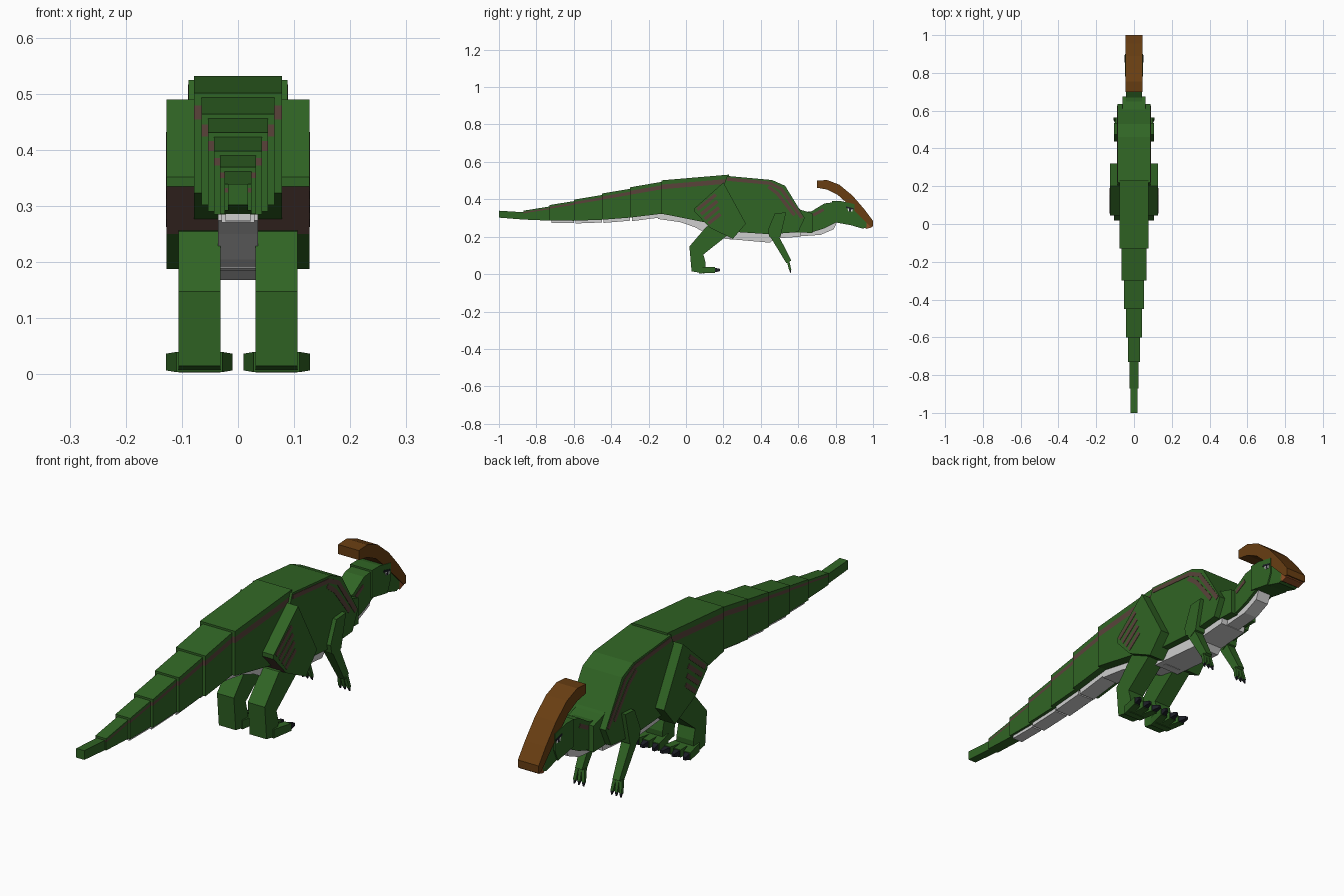
import bpy, bmesh
from mathutils import Vector

if "Cube" in bpy.data.objects:
    bpy.data.objects.remove(bpy.data.objects["Cube"], do_unlink=True)


def material(name, red, green, blue):
    mat = bpy.data.materials.new(name)
    mat.use_nodes = True
    mat.diffuse_color = (red, green, blue, 1)
    shader = mat.node_tree.nodes["Principled BSDF"]
    shader.inputs["Base Color"].default_value = mat.diffuse_color
    shader.inputs["Roughness"].default_value = .9
    return mat


GREEN = material("skin green", .03, .13, .018)
STRIPE = material("stripe brown", .1, .055, .042)
BELLY = material("belly grey", .62, .62, .62)
CREST = material("crest brown", .14, .048, .006)
BEAK = material("beak orange", .28, .075, .018)
DARK = material("claw black", .012, .013, .02)
WHITE = material("eye white", .8, .8, .8)


def finish(name, bm, *mats):
    bmesh.ops.recalc_face_normals(bm, faces=bm.faces)
    mesh = bpy.data.meshes.new(name)
    bm.to_mesh(mesh)
    bm.free()
    for mat in mats:
        mesh.materials.append(mat)
    obj = bpy.data.objects.new(name, mesh)
    bpy.context.collection.objects.link(obj)
    return obj


def prism(name, outline, x_from, x_to, *mats):
    """Extrude a side outline of (y, z) points across x."""
    bm = bmesh.new()
    face = bm.faces.new([bm.verts.new((x_from, y, z)) for y, z in outline])
    result = bmesh.ops.extrude_face_region(bm, geom=[face], use_keep_orig=True)
    moved = [item for item in result["geom"] if isinstance(item, bmesh.types.BMVert)]
    bmesh.ops.translate(bm, vec=(x_to - x_from, 0, 0), verts=moved)
    return finish(name, bm, *mats)


def block(name, outline, half_width, mat):
    """Outline extruded evenly to both sides of the middle."""
    return prism(name, outline, -half_width, half_width, mat)


def beam(name, start, end, start_size, end_size, mat):
    """Tapered bar between two points with square ends."""
    start, end = Vector(start), Vector(end)
    across = Vector((1, 0, 0))
    up = across.cross(end - start).normalized()
    bm = bmesh.new()
    for point, size in ((start, start_size), (end, end_size)):
        for i in (-.5, .5):
            for j in (-.5, .5):
                bm.verts.new(point + (across * i + up * j) * size)
    bmesh.ops.convex_hull(bm, input=bm.verts)
    return finish(name, bm, mat)


def band(line, half):
    """Closed outline of even thickness around a (y, z) line."""
    points = [Vector(p) for p in line]
    upper, lower = [], []
    for i, point in enumerate(points):
        before, after = points[max(i - 1, 0)], points[min(i + 1, len(points) - 1)]
        along = (after - before).normalized()
        normal = Vector((-along.y, along.x)) * half
        upper.append(point + normal)
        lower.append(point - normal)
    return upper + lower[::-1]


def back_height(y):
    return max(.335, min(.526 + .22 * y, .513 + .1 * y))


def under_height(y):
    return min(.285 + .14 * (y + .65) ** 2, .32 - .3 * y)


# Stepped tail blocks and hip, each wider than the last, with a stripe row
joints = [-1, -.87, -.73, -.6, -.45, -.3, -.13, .23]
for i, (rear, front) in enumerate(zip(joints, joints[1:])):
    name = "hip" if front > 0 else f"tail_{i + 1}"
    half = .018 + .06 * (i / 6) ** 1.3
    bm = bmesh.new()
    columns = []
    for y, step in ((rear, .004), (front, -.004)):
        top = back_height(y) + step
        middle = top - .45 * half
        rows = [under_height(y), middle - .16 * half, middle + .16 * half, top]
        for x in (-half, half):
            columns.append([bm.verts.new((x, y, z)) for z in rows])
    back_l, back_r, front_l, front_r = columns
    for row in range(3):
        for p, q in ((back_l, back_r), (front_l, front_r), (back_l, front_l), (back_r, front_r)):
            face = bm.faces.new((p[row], q[row], q[row + 1], p[row + 1]))
            face.material_index = int(row == 1 and i > 0)
    for row in (0, -1):
        bm.faces.new((back_l[row], back_r[row], front_r[row], front_l[row]))
    finish(name, bm, GREEN, STRIPE)
    # Pale strip below the tail
    if i > 1 and front < 0:
        drop = .006 + .2 * half
        strip = [(rear + .01, under_height(rear) + .01), (rear + .01, under_height(rear) - drop),
                 (front, under_height(front) - drop), (front, under_height(front) + .01)]
        block(name + "_underside", strip, min(.7 * half, .036), BELLY)

# Belly and throat
block("rear_belly", [(-.15, .34), (-.15, .295), (-.03, .278), (.05, .25), (.13, .205),
                     (.24, .185), (.24, .3)], .036, BELLY)
block("chest_belly", [(.2, .26), (.2, .19), (.45, .168), (.47, .19), (.61, .2), (.62, .26)],
      .058, BELLY)
block("throat", [(.58, .26), (.58, .2), (.72, .21), (.79, .24), (.81, .285), (.7, .27)],
      .03, BELLY)

# Chest and neck
block("chest", [(.12, .26), (.2, .23), (.45, .213), (.6, .225), (.635, .3), (.53, .472),
                (.46, .503), (.22, .525)], .088, GREEN)
block("neck_base", [(.56, .4), (.56, .225), (.675, .22), (.675, .325), (.61, .345)],
      .062, GREEN)
block("neck", [(.6, .33), (.6, .225), (.68, .226), (.74, .245), (.82, .285), (.82, .388),
               (.74, .378), (.67, .335)], .042, GREEN)

# Head, beak and swept-back crest
block("head", [(.78, .39), (.78, .28), (.88, .262), (.9, .31), (.9, .375), (.83, .39)],
      .048, GREEN)
block("snout", [(.87, .375), (.87, .265), (.945, .243), (.965, .25), (.965, .31), (.92, .355)],
      .042, GREEN)
block("beak", [(.955, .29), (.953, .25), (.965, .242), (.993, .25), (.997, .28)], .042, BEAK)
block("crest", [(.7, .5), (.7, .462), (.755, .452), (.81, .425), (.86, .38), (.955, .285),
                (.985, .255), (1, .255), (1, .285), (.955, .345), (.89, .42), (.82, .478),
                (.755, .503)], .046, CREST)

for side, s in (("left", 1), ("right", -1)):
    def painted(name, outline, surface, mat):
        """Thin plate lying on the outer surface of a part."""
        return prism(f"{side}_{name}", outline, s * (surface - .005), s * (surface + .0015), mat)

    # Stripes on shoulder, neck and thigh
    painted("shoulder_stripe", band([(.22, .508), (.45, .486), (.51, .455), (.62, .3)], .009),
            .088, STRIPE)
    painted("chest_stripe", band([(.44, .468), (.49, .43), (.58, .315)], .009), .088, STRIPE)
    painted("neck_stripe", band([(.68, .315), (.735, .345)], .008), .042, STRIPE)
    for i in range(4):
        low = Vector((.06 + .02 * i, .345 - .025 * i))
        reach = Vector((.1, .08)) * (1 - .12 * i)
        painted(f"thigh_stripe_{i + 1}", band([low, low + reach], .009), .127, STRIPE)

    # Hind leg, with the lower rear of the thigh striped
    thigh = prism(f"{side}_thigh", [(.2, .49), (.045, .352), (.045, .335), (.125, .25),
                                    (.25, .188), (.32, .27)],
                  s * .035, s * .127, GREEN, STRIPE)
    for face in thigh.data.polygons:
        if face.normal.y < -.3 and face.normal.z < -.3 and face.center.y < .12:
            face.material_index = 1
    prism(f"{side}_lower_leg", [(.11, .255), (.018, .148), (.03, .015), (.1, .003), (.105, .06),
                                (.093, .105), (.25, .23), (.2, .27)],
          s * .031, s * .106, GREEN)
    for toe, spread in (("inner", -1), ("middle", 0), ("outer", 1)):
        root = Vector((s * (.069 + .023 * spread), .07, .022))
        knuckle = Vector((s * (.069 + .044 * spread), .155, .022))
        tip = knuckle + (knuckle - root).normalized() * .028
        beam(f"{side}_{toe}_toe", root, knuckle, .036, .03, GREEN)
        beam(f"{side}_{toe}_toe_claw", knuckle, tip, .024, .012, DARK)

    # Arm and hand
    prism(f"{side}_upper_arm", [(.475, .325), (.437, .235), (.445, .2), (.475, .183),
                                (.505, .2), (.535, .33)], s * .06, s * .105, GREEN)
    beam(f"{side}_forearm", (s * .083, .472, .205), (s * .083, .55, .065), .042, .03, GREEN)
    for finger, spread in (("inner", -1), ("middle", 0), ("outer", 1)):
        root = Vector((s * (.083 + .013 * spread), .545, .072))
        knuckle = root + Vector((s * .006 * spread, .012, -.05))
        tip = knuckle + (knuckle - root) * .3
        beam(f"{side}_{finger}_finger", root, knuckle, .014, .012, GREEN)
        beam(f"{side}_{finger}_finger_claw", knuckle, tip, .01, .004, DARK)

    # Eye
    painted("eye", [(.862, .352), (.868, .336), (.89, .334), (.892, .346)], .048, WHITE)
    painted("pupil", band([(.872, .342), (.883, .341)], .006), .0485, DARK)
    painted("brow", band([(.855, .358), (.895, .348)], .004), .049, DARK)
